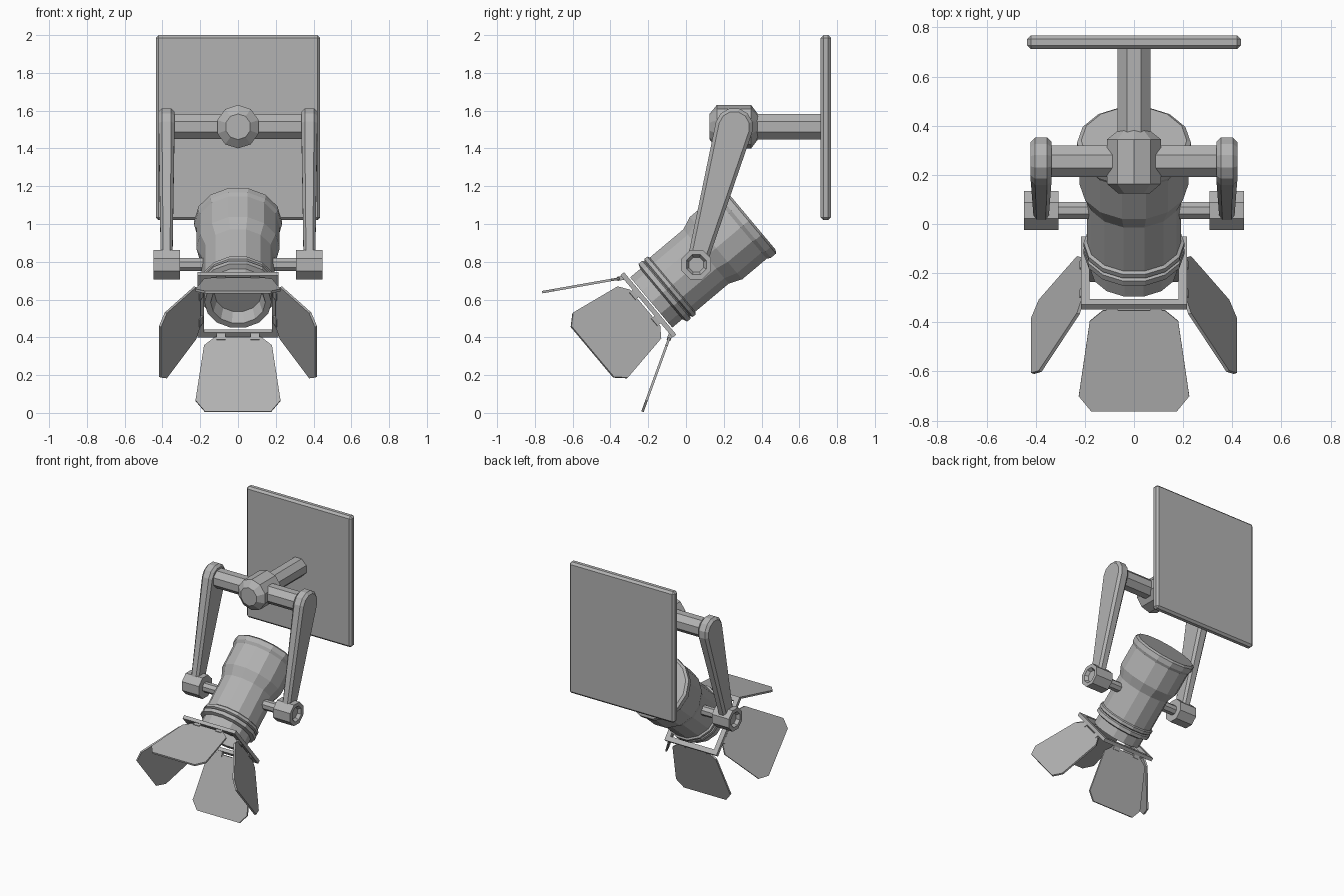
import bpy, bmesh, math
from mathutils import Matrix, Vector

if "Cube" in bpy.data.objects:
    bpy.data.objects.remove(bpy.data.objects["Cube"], do_unlink=True)

grey = bpy.data.materials.new("mid_grey")
grey.use_nodes = True
COLOUR = (0.45, 0.45, 0.45, 1)
grey.diffuse_color = COLOUR
grey.node_tree.nodes["Principled BSDF"].inputs["Base Color"].default_value = COLOUR


def finish(name, bm, matrix=Matrix()):
    """Place the mesh, fix its normals and link it."""
    bm.transform(matrix)
    bmesh.ops.recalc_face_normals(bm, faces=bm.faces)
    mesh = bpy.data.meshes.new(name)
    bm.to_mesh(mesh)
    bm.free()
    mesh.materials.append(grey)
    obj = bpy.data.objects.new(name, mesh)
    bpy.context.collection.objects.link(obj)
    return obj


def lathe(name, profile, sides, matrix, phase=0.0):
    """Turn (radius, height) points about local z and cap both ends."""
    bm = bmesh.new()
    rings = []
    for r, z in profile:
        angles = [phase + math.tau * i / sides for i in range(sides)]
        rings.append([bm.verts.new((r * math.cos(a), r * math.sin(a), z)) for a in angles])
    for low, high in zip(rings, rings[1:]):
        for i in range(sides):
            j = (i + 1) % sides
            bm.faces.new((low[i], low[j], high[j], high[i]))
    bm.faces.new(rings[0])
    bm.faces.new(rings[-1])
    return finish(name, bm, matrix)


def prism(outline, depth):
    """Extrude an xy outline, centred on local z."""
    bm = bmesh.new()
    face = bm.faces.new([bm.verts.new((x, y, -depth / 2)) for x, y in outline])
    moved = bmesh.ops.extrude_face_region(bm, geom=[face])["geom"]
    bmesh.ops.translate(bm, vec=(0, 0, depth),
                        verts=[v for v in moved if isinstance(v, bmesh.types.BMVert)])
    return bm


def box(name, size, centre, matrix=Matrix(), bevel=0.0):
    bm = bmesh.new()
    bmesh.ops.create_cube(bm, size=1)
    bmesh.ops.scale(bm, vec=size, verts=bm.verts)
    if bevel:
        bmesh.ops.bevel(bm, geom=bm.edges[:], offset=bevel, segments=1, affect='EDGES')
    return finish(name, bm, matrix @ Matrix.Translation(centre))


def move(x, y, z):
    return Matrix.Translation((x, y, z))


ALONG_X = Matrix.Rotation(math.pi / 2, 4, 'Y')
ALONG_Y = Matrix.Rotation(-math.pi / 2, 4, 'X')
EIGHTH = math.pi / 8
TOP = Vector((0, 0.255, 1.515))
PIVOT = Vector((0, 0.055, 0.785))

# Wall plate and the bracket behind the yoke
box("wall_plate", (0.87, 0.055, 0.98), (0, 0.74, 1.51), bevel=0.015)
lathe("wall_rod", [(0.072, 0.3), (0.072, 0.72)], 8, move(0, 0, TOP.z) @ ALONG_Y, EIGHTH)
lathe("hub", [(0.068, 0.125), (0.115, 0.163), (0.115, 0.345), (0.068, 0.38)],
      10, move(0, 0, TOP.z) @ ALONG_Y, math.pi / 10)
lathe("cross_bar", [(0.07, -0.36), (0.07, 0.36)], 8,
      Matrix.Translation(TOP) @ ALONG_X, EIGHTH)

# Yoke arms, clamps and pins on both sides
run = TOP - PIVOT
lean = math.atan2(run.y, run.z)
STEPS = 7
arm_outline = []
for r, y, start in ((0.1, run.length, 0), (0.052, 0, math.pi)):
    for i in range(STEPS):
        a = start + math.pi * i / (STEPS - 1)
        arm_outline.append((r * math.cos(a), y + r * math.sin(a)))
ARM_AXES = Matrix(((0, 0, 1, 0), (1, 0, 0, 0), (0, 1, 0, 0), (0, 0, 0, 1)))
for side, word in ((1, "left"), (-1, "right")):
    flip = Matrix.Scale(side, 4, (1, 0, 0))
    bm = prism(arm_outline, 0.085)
    rims = [e for e in bm.edges if abs(e.verts[0].co.z - e.verts[1].co.z) < 0.001]
    bmesh.ops.bevel(bm, geom=rims, offset=0.018, segments=1, affect='EDGES')
    for v in bm.verts:
        v.co.z *= 0.72 + 0.28 * min(1, max(0, v.co.y / run.length))
    finish(word + "_arm", bm, flip @ move(0.378, PIVOT.y, PIVOT.z)
           @ Matrix.Rotation(-lean, 4, 'X') @ ARM_AXES)
    lathe(word + "_clamp", [(0.085, 0.308), (0.085, 0.448), (0.057, 0.448),
                            (0.042, 0.425)],
          8, flip @ Matrix.Translation(PIVOT) @ ALONG_X, EIGHTH)
    lathe(word + "_pin", [(0.037, 0.15), (0.037, 0.32)], 8,
          flip @ Matrix.Translation(PIVOT) @ ALONG_X, EIGHTH)

# Lamp can, built along local z and tilted down about the pivot
LAMP = Matrix.Translation(PIVOT) @ Matrix.Rotation(math.radians(130), 4, 'X')
can_profile = [
    (0.215, -0.372), (0.232, -0.36), (0.232, -0.325), (0.221, -0.305),
    (0.221, -0.136), (0.192, -0.067), (0.192, 0.165), (0.205, 0.172),
    (0.205, 0.192), (0.192, 0.2), (0.205, 0.207), (0.205, 0.232),
    (0.178, 0.242), (0.178, 0.312), (0.145, 0.312), (0.125, 0.24)]
lathe("lamp_can", can_profile, 14, LAMP)

# Square frame with four hinged barn doors
door_outline = [(0.125, 0.015), (0.18, 0.06), (0.225, 0.37), (0.175, 0.432)]
door_outline += [(-x, y) for x, y in reversed(door_outline)]
for i, word in enumerate(("top", "right", "bottom", "left")):
    turn = LAMP @ Matrix.Rotation(i * math.pi / 2, 4, 'Z')
    box(word + "_frame_bar", (0.43, 0.035, 0.025), (0, 0.198, 0.332), turn)
    hinge = turn @ move(0, 0.197, 0.345) @ Matrix.Rotation(math.radians(60), 4, 'X')
    finish(word + "_door", prism(door_outline, 0.013), hinge)
    for x in (-0.09, 0.09):
        box(word + "_hinge", (0.05, 0.04, 0.022), (x, 0.01, 0), hinge)
